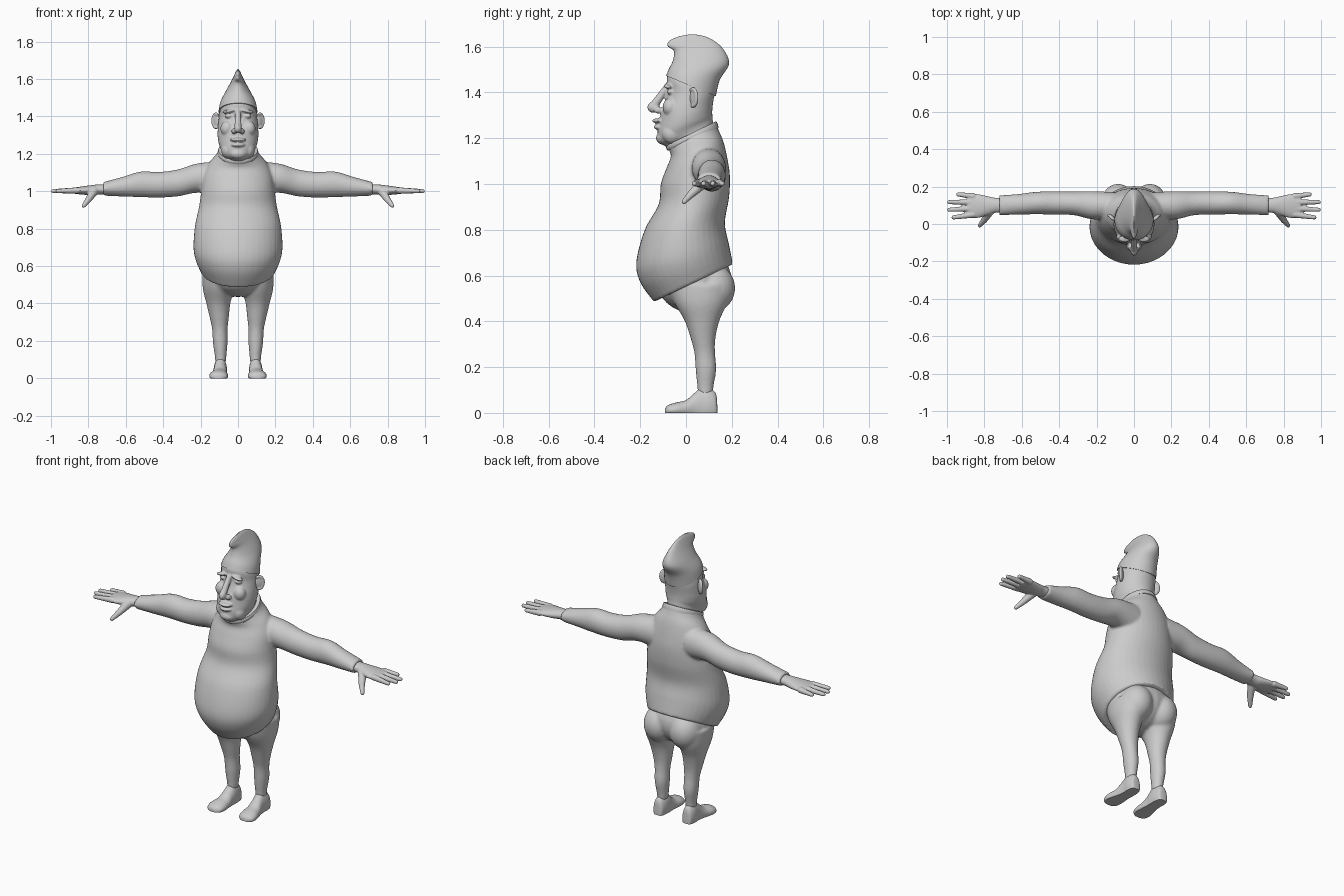
import bpy, bmesh, math
from mathutils import Vector, Matrix

default = bpy.data.objects.get("Cube")
if default:
    bpy.data.objects.remove(default)

clay = bpy.data.materials.new("plain_grey")
clay.use_nodes = True
GREY = (0.6, 0.6, 0.6, 1)
clay.diffuse_color = GREY
clay.node_tree.nodes["Principled BSDF"].inputs["Base Color"].default_value = GREY


def interpolate(rows, steps):
    """Smooth curve through every column of a row list."""
    result = []
    last = len(rows) - 1
    for i in range(last):
        a, b, c, d = (rows[max(i - 1, 0)], rows[i], rows[i + 1], rows[min(i + 2, last)])
        for s in range(steps):
            t = s / steps
            result.append([q + t / 2 * (r - p + t * (2 * p - 5 * q + 4 * r - w + t * (3 * (q - r) + w - p)))
                           for p, q, r, w in zip(a, b, c, d)])
    result.append(rows[last])
    return result


# Ring styles: each turns a row into a centre and two half axes
def tilted(row):
    front_y, front_z, back_y, back_z, width = row
    front, back = Vector((0, front_y, front_z)), Vector((0, back_y, back_z))
    return (front + back) / 2, Vector((width, 0, 0)), (back - front) / 2


def along_x(row):
    x, y, z, ry, rz = row
    return Vector((x, y, z)), Vector((0, ry, 0)), Vector((0, 0, rz))


def along_z(row):
    z, x, y, rx, ry = row
    return Vector((x, y, z)), Vector((rx, 0, 0)), Vector((0, ry, 0))


def along_y(row):
    y, x, rx, height = row
    return Vector((x, y, height * 0.3)), Vector((rx, 0, 0)), Vector((0, 0, height * 0.7))


def loft(bm, rows, style, steps=6, sides=40):
    rings = []
    for row in interpolate(rows, steps):
        centre, u, v = style(row)
        ring = []
        for k in range(sides):
            angle = math.tau * k / sides
            point = centre + u * math.cos(angle) + v * math.sin(angle)
            point.z = max(point.z, 0)
            ring.append(bm.verts.new(point))
        rings.append(ring)
    for low, high in zip(rings, rings[1:]):
        for k in range(sides):
            n = (k + 1) % sides
            bm.faces.new((low[k], low[n], high[n], high[k]))
    bm.faces.new(rings[0])
    bm.faces.new(rings[-1])


def ball(bm, centre, radii, turn=0, axis="Z"):
    matrix = (Matrix.Translation(centre) @ Matrix.Rotation(math.radians(turn), 4, axis)
              @ Matrix.Diagonal((*radii, 1)))
    bmesh.ops.create_uvsphere(bm, u_segments=24, v_segments=16, radius=1, matrix=matrix)


def capsule(bm, start, r_start, end, r_end):
    start, end = Vector(start), Vector(end)
    ball(bm, start, [r_start] * 3)
    ball(bm, end, [r_end] * 3)
    axis = end - start
    matrix = Matrix.Translation((start + end) / 2) @ axis.to_track_quat("Z", "Y").to_matrix().to_4x4()
    bmesh.ops.create_cone(bm, cap_ends=True, segments=20, radius1=r_start, radius2=r_end,
                          depth=axis.length, matrix=matrix)


def mirror(bm):
    bmesh.ops.mirror(bm, geom=bm.verts[:] + bm.edges[:] + bm.faces[:], axis="X", merge_dist=0.00001)


def finish(bm, name, voxel=None, relax=4):
    """Make the object; a voxel size melts its pieces into one skin."""
    bmesh.ops.recalc_face_normals(bm, faces=bm.faces[:])
    mesh = bpy.data.meshes.new(name)
    bm.to_mesh(mesh)
    bm.free()
    mesh.materials.append(clay)
    obj = bpy.data.objects.new(name, mesh)
    bpy.context.collection.objects.link(obj)
    if voxel:
        skin = obj.modifiers.new("skin", "REMESH")
        skin.mode = "VOXEL"
        skin.voxel_size = voxel
        skin.use_smooth_shade = True
        soften = obj.modifiers.new("soften", "SMOOTH")
        soften.factor = 0.5
        soften.iterations = relax
    else:
        bpy.ops.object.select_all(action="DESELECT")
        obj.select_set(True)
        bpy.context.view_layer.objects.active = obj
        bpy.ops.object.shade_smooth_by_angle(angle=math.radians(50))
    return obj


# Sweater: sleeves, round belly and sloping shoulders
bm = bmesh.new()
loft(bm, [(.1, .1, 1.07, .07, .09), (.22, .1, 1.07, .075, .078), (.32, .11, 1.045, .063, .072),
          (.42, .112, 1.035, .062, .068), (.52, .112, 1.037, .06, .068),
          (.62, .105, 1.024, .055, .052), (.72, .1, 1.013, .053, .036)], along_x)
mirror(bm)
loft(bm, [(-.14, .485, .205, .65, .195), (-.2, .57, .197, .69, .225), (-.217, .66, .187, .74, .238),
          (-.18, .8, .17, .83, .23), (-.12, .91, .188, .94, .207), (-.11, 1, .192, 1.03, .195),
          (-.085, 1.07, .183, 1.1, .185), (-.066, 1.12, .165, 1.18, .155),
          (-.075, 1.15, .145, 1.23, .118), (-.08, 1.16, .13, 1.27, .104)], tilted)
finish(bm, "sweater", .008)

# Collar band
bm = bmesh.new()
loft(bm, [(-.079, 1.145, .143, 1.245, .108), (-.086, 1.155, .139, 1.26, .109),
          (-.086, 1.168, .132, 1.274, .105)], tilted)
finish(bm, "collar")

# Hips and legs
bm = bmesh.new()
loft(bm, [(.56, .1, .06, .09, .14), (.48, .105, .065, .083, .115), (.4, .105, .07, .064, .075),
          (.32, .1, .075, .05, .053), (.26, .097, .082, .041, .045), (.19, .095, .087, .039, .045),
          (.12, .093, .085, .031, .036), (.08, .093, .085, .028, .033)], along_z)
ball(bm, (.085, .115, .545), (.09, .1, .105))
mirror(bm)
ball(bm, (0, .035, .58), (.185, .165, .145))
finish(bm, "hips_and_legs", .008)

# Shoes
bm = bmesh.new()
loft(bm, [(.137, .095, .012, .03), (.13, .095, .028, .085), (.1, .095, .036, .108),
          (.065, .094, .036, .11), (.035, .096, .037, .085), (0, .099, .043, .056),
          (-.045, .103, .05, .045), (-.078, .104, .042, .034), (-.092, .104, .018, .02)], along_y)
mirror(bm)
finish(bm, "shoes")

# Hands: palm, four fingers and a lowered thumb
bm = bmesh.new()
loft(bm, [(.68, .1, 1.01, .04, .028), (.74, .1, 1.01, .04, .027), (.78, .098, 1.006, .05, .027),
          (.84, .096, 1.004, .064, .021), (.89, .098, 1.003, .06, .014)], along_x)
for i, tip in enumerate((.965, .988, .988, .94)):
    capsule(bm, (.86, .05 + .033 * i, 1.004), .017, (tip, .035 + .041 * i, 1.001), .011)
capsule(bm, (.77, .07, 1), .024, (.8, .022, .955), .017)
capsule(bm, (.8, .022, .955), .017, (.825, -.008, .923), .011)
mirror(bm)
finish(bm, "hands", .004, 3)

# Head: paired features first, then the centre line
bm = bmesh.new()
ball(bm, (.05, -.079, 1.428), (.036, .018, .009), 12, "Y")
ball(bm, (.05, -.069, 1.402), (.021, .015, .011))
ball(bm, (.058, -.068, 1.335), (.036, .034, .04))
ball(bm, (.021, -.12, 1.322), (.014, .02, .015))
ball(bm, (.055, -.06, 1.22), (.035, .045, .045))
mirror(bm)
loft(bm, [(-.06, 1.13, .115, 1.24, .08), (-.088, 1.162, .118, 1.27, .086), (-.118, 1.182, .116, 1.285, .093),
          (-.124, 1.22, .115, 1.3, .104), (-.116, 1.27, .115, 1.325, .109), (-.108, 1.32, .117, 1.345, .108),
          (-.09, 1.37, .12, 1.365, .105), (-.08, 1.41, .123, 1.38, .102), (-.084, 1.46, .125, 1.4, .097),
          (-.07, 1.5, .11, 1.45, .08)], tilted)
capsule(bm, (0, -.078, 1.43), .014, (0, -.138, 1.345), .019)
ball(bm, (0, -.142, 1.335), (.02, .027, .025))
ball(bm, (0, -.118, 1.276), (.042, .03, .011))
ball(bm, (0, -.115, 1.248), (.038, .027, .012))
ball(bm, (0, -.1, 1.2), (.045, .031, .028))
finish(bm, "head", .005, 3)

# Ears: a thin bowl with a raised rim
bm = bmesh.new()
ball(bm, (.117, .035, 1.375), (.026, .01, .04), 40)
outward = Vector((math.cos(math.radians(40)), math.sin(math.radians(40)), 0))
rim = [Vector((.117, .031, 1.377)) + outward * .024 * math.sin(a) + Vector((0, 0, .037 * math.cos(a)))
       for a in (math.radians(20 * k - 30) for k in range(12))]
for start, end in zip(rim, rim[1:]):
    capsule(bm, start, .008, end, .008)
mirror(bm)
finish(bm, "ears", .004, 3)

# Cap: round band rising into a narrow fore-and-aft crest
bm = bmesh.new()
loft(bm, [(-.087, 1.472, .13, 1.383, .104), (-.076, 1.5, .148, 1.455, .094), (-.057, 1.54, .188, 1.525, .067),
          (-.053, 1.58, .162, 1.59, .038), (-.08, 1.602, .115, 1.63, .022),
          (-.073, 1.625, .07, 1.648, .012), (-.03, 1.645, .02, 1.654, .003)], tilted)
finish(bm, "cap")
